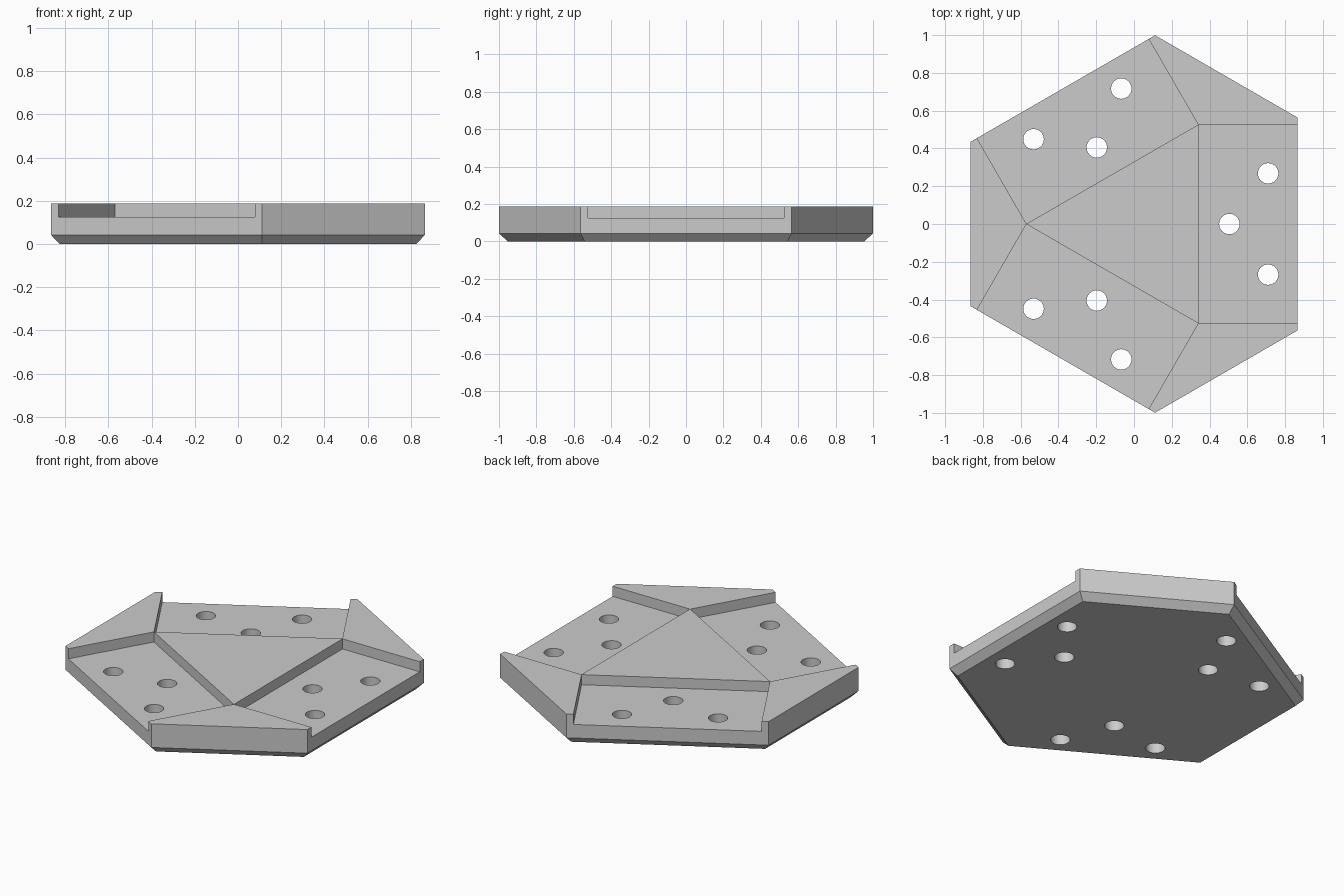
import bpy
import bmesh
from math import pi, radians
from mathutils import Matrix, Vector

cube = bpy.data.objects.get("Cube")
if cube:
    bpy.data.objects.remove(cube, do_unlink=True)

CENTRE = Vector((0.037, 0, 0))   # axis of the three-fold symmetry
TOP, FLOOR, CHAMFER = 0.187, 0.125, 0.042
LONG, HALF = 0.828, 0.564        # distance and half length of a long side
TURNS = [Matrix.Translation(CENTRE) @ Matrix.Rotation(k * 2 * pi / 3, 4, 'Z')
         for k in range(3)]


def make_object(name, bm):
    bmesh.ops.recalc_face_normals(bm, faces=bm.faces)
    mesh = bpy.data.meshes.new(name)
    bm.to_mesh(mesh)
    bm.free()
    obj = bpy.data.objects.new(name, mesh)
    bpy.context.collection.objects.link(obj)
    return obj


def cut(target, cutter):
    cutter.hide_render = True
    mod = target.modifiers.new(cutter.name, 'BOOLEAN')
    mod.operation = 'DIFFERENCE'
    mod.solver = 'EXACT'
    mod.object = cutter
    bpy.context.view_layer.objects.active = target
    bpy.ops.object.modifier_apply(modifier=mod.name)
    bpy.data.objects.remove(cutter, do_unlink=True)


# Six-sided plate with long and short sides, chamfered round the underside
bm = bmesh.new()
rings = []
for z, inset in ((0, 0.04), (CHAMFER, 0), (TOP, 0)):
    scale = 1 - inset / LONG
    half = HALF - inset / 3 ** 0.5
    rings.append([bm.verts.new(turn @ Vector((LONG * scale, y, z)))
                  for turn in TURNS for y in (-half, half)])
bm.faces.new(rings[0])
bm.faces.new(rings[-1])
for low, high in zip(rings, rings[1:]):
    for i in range(6):
        j = (i + 1) % 6
        bm.faces.new((low[i], low[j], high[j], high[i]))
plate = make_object("hexagonal_plate", bm)

# Three shallow pockets, each open on a long side
bm = bmesh.new()
for turn in TURNS:
    shape = Matrix.Translation((0.804, 0, FLOOR + 0.5)) @ Matrix.Diagonal((1, 1.05, 1, 1))
    bmesh.ops.create_cube(bm, size=1, matrix=turn @ shape)
cut(plate, make_object("pocket_cutter", bm))

# Three through holes in each pocket
bm = bmesh.new()
for turn in TURNS:
    for x, y in ((0.468, 0), (0.673, 0.268), (0.673, -0.268)):
        bmesh.ops.create_cone(bm, cap_ends=True, segments=48, radius1=0.054,
                              radius2=0.054, depth=1,
                              matrix=turn @ Matrix.Translation((x, y, 0)))
cut(plate, make_object("hole_cutter", bm))

# One plain grey finish
grey = bpy.data.materials.new("plain_grey")
grey.use_nodes = True
colour = (0.6, 0.6, 0.6, 1)
grey.diffuse_color = colour
grey.node_tree.nodes["Principled BSDF"].inputs["Base Color"].default_value = colour
plate.data.materials.clear()
plate.data.materials.append(grey)

plate.select_set(True)
bpy.context.view_layer.objects.active = plate
bpy.ops.object.shade_smooth_by_angle(angle=radians(30))
